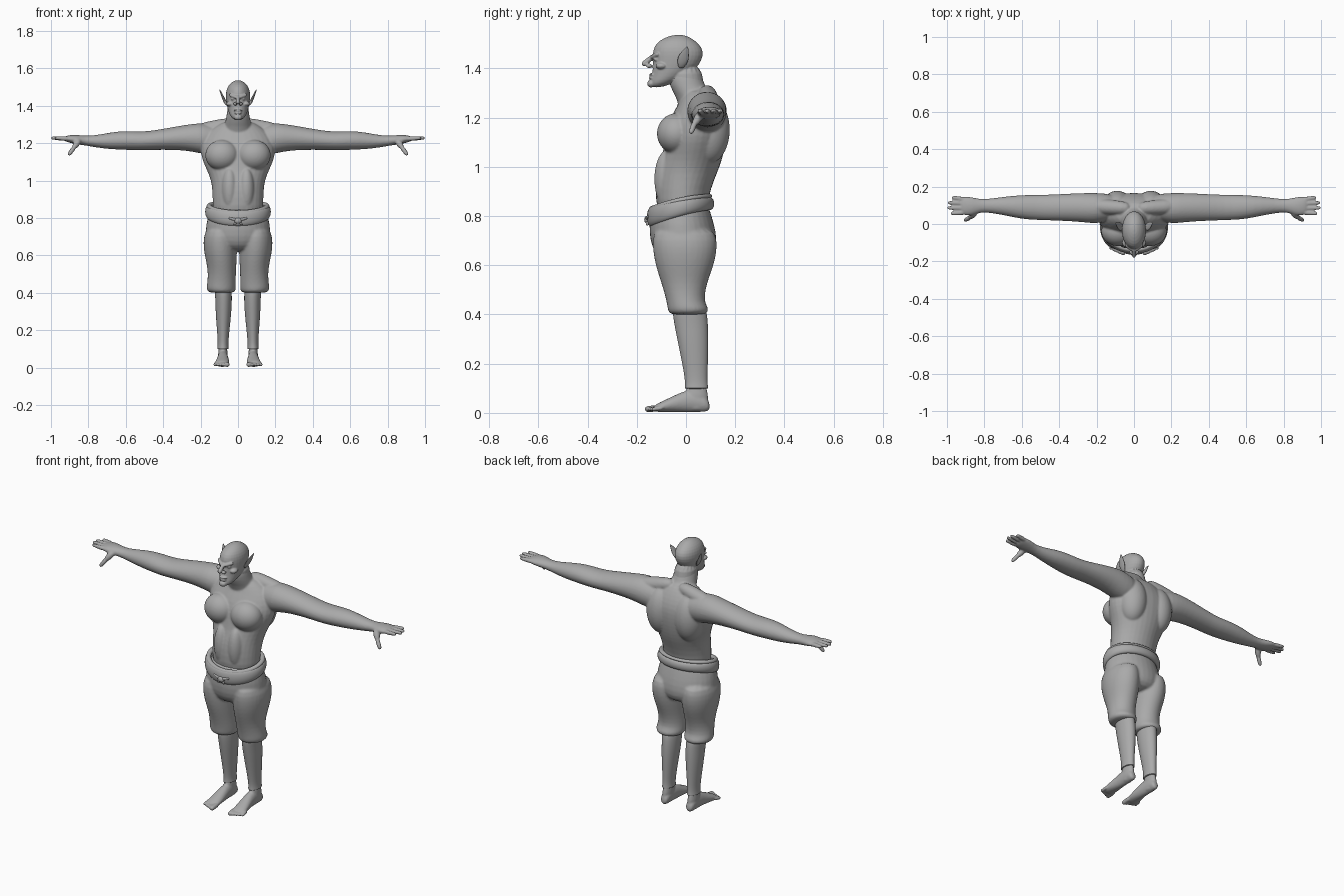
import bpy, bmesh, math
from mathutils import Vector as V, Matrix

grey = bpy.data.materials.new("stone_grey")
grey.diffuse_color = (0.4, 0.4, 0.4, 1)


def loft(bm, rings, n=16):
    """Closed skin through elliptical rings: (centre, half axis a, half axis b)."""
    loops = []
    for c, a, b in rings:
        loops.append([bm.verts.new(V(c) + V(a) * math.cos(t) + V(b) * math.sin(t))
                      for t in (2 * math.pi * i / n for i in range(n))])
    for p, q in zip(loops, loops[1:]):
        for i in range(n):
            bm.faces.new((p[i], p[(i + 1) % n], q[(i + 1) % n], q[i]))
    bm.faces.new(loops[0][::-1])
    bm.faces.new(loops[-1])


def loft_z(bm, rows, s=1):
    """Rows of z, x0, x1, y0, y1."""
    loft(bm, [((s * (x0 + x1) / 2, (y0 + y1) / 2, z), ((x1 - x0) / 2, 0, 0), (0, (y1 - y0) / 2, 0))
              for z, x0, x1, y0, y1 in rows])


def loft_x(bm, rows, s):
    """Rows of x, y0, y1, z0, z1."""
    loft(bm, [((s * x, (y0 + y1) / 2, (z0 + z1) / 2), (0, (y1 - y0) / 2, 0), (0, 0, (z1 - z0) / 2))
              for x, y0, y1, z0, z1 in rows])


def loft_y(bm, rows, s):
    """Rows of y, x0, x1, z0, z1."""
    loft(bm, [((s * (x0 + x1) / 2, y, (z0 + z1) / 2), ((x1 - x0) / 2, 0, 0), (0, 0, (z1 - z0) / 2))
              for y, x0, x1, z0, z1 in rows])


def limb(bm, p, q, r0, r1):
    """Round-ended finger, toe or muscle from p to q."""
    p, q = V(p), V(q)
    d = (q - p).normalized()
    a = d.orthogonal().normalized()
    b = d.cross(a)
    steps = [(p - d * r0 * .8, r0 * .5), (p, r0), ((p + q) / 2, (r0 + r1) / 2),
             (q - d * r1 * .7, r1), (q, r1 * .6)]
    loft(bm, [(c, a * r, b * r) for c, r in steps], 10)


def blob(bm, c, r):
    bmesh.ops.create_uvsphere(bm, u_segments=20, v_segments=12, radius=1,
                              matrix=Matrix.Translation(c) @ Matrix.Diagonal((*r, 1)))


def finish(bm, name, voxel=0, smooth=4, sub=2):
    bmesh.ops.recalc_face_normals(bm, faces=bm.faces)
    for f in bm.faces:
        f.smooth = True
    me = bpy.data.meshes.new(name)
    bm.to_mesh(me)
    bm.free()
    me.materials.append(grey)
    ob = bpy.data.objects.new(name, me)
    bpy.context.collection.objects.link(ob)
    if sub:
        ob.modifiers.new("round", "SUBSURF").levels = sub
        ob.modifiers["round"].render_levels = sub
    if voxel:
        m = ob.modifiers.new("blend", "REMESH")
        m.mode, m.voxel_size, m.use_smooth_shade = "VOXEL", voxel, True
        m = ob.modifiers.new("relax", "SMOOTH")
        m.factor, m.iterations = .5, smooth
    return ob


# bare upper body: torso, neck and arms blended into one skin
bm = bmesh.new()
loft_z(bm, [(z, -w, w, f, b) for z, w, f, b in [
    (.77, .135, -.11, .085), (.87, .138, -.127, .09), (.95, .14, -.125, .118), (1.0, .147, -.115, .14),
    (1.05, .167, -.098, .155), (1.1, .192, -.09, .165), (1.15, .205, -.08, .17), (1.2, .2, -.066, .168),
    (1.25, .175, -.035, .15), (1.29, .12, -.02, .125), (1.32, .07, 0, .1)]])
loft_z(bm, [(z, -w, w, f, b) for z, w, f, b in [
    (1.22, .1, -.03, .15), (1.27, .08, -.035, .13), (1.31, .07, -.058, .092),
    (1.35, .062, -.075, .068), (1.4, .055, -.07, .06)]])
for s in (1, -1):
    blob(bm, (s * .085, -.04, 1.135), (.092, .08, .083))            # chest
    blob(bm, (s * .09, .09, 1.15), (.085, .09, .14))                # back
    blob(bm, (s * .045, -.075, .95), (.045, .055, .12))             # belly
    limb(bm, (s * .05, .085, 1.3), (s * .22, .095, 1.26), .04, .045)  # shoulder slope
    loft_x(bm, [(.08, .03, .15, 1.14, 1.28), (.15, .01, .165, 1.135, 1.3), (.21, .0, .168, 1.145, 1.31),
                (.27, .008, .167, 1.158, 1.3), (.35, .014, .164, 1.163, 1.287), (.45, .018, .158, 1.163, 1.268),
                (.52, .02, .158, 1.16, 1.262), (.6, .025, .156, 1.163, 1.267), (.68, .043, .149, 1.166, 1.259),
                (.76, .058, .137, 1.176, 1.242), (.82, .064, .132, 1.188, 1.239), (.865, .042, .145, 1.193, 1.246),
                (.905, .045, .148, 1.203, 1.243), (.93, .055, .14, 1.21, 1.236)], s)
    for y0, y1, tip in ((.06, .056, .982), (.085, .086, 1.0), (.11, .114, .997), (.133, .142, .975)):
        limb(bm, (s * .91, y0, 1.223), (s * tip, y1, 1.228), .0135, .0105)   # fingers
    limb(bm, (s * .855, .055, 1.208), (s * .88, .033, 1.172), .02, .015)     # thumb
    limb(bm, (s * .88, .033, 1.172), (s * .907, .018, 1.134), .014, .011)
finish(bm, "upper_body", .0055, 4, 1)

# head with face
bm = bmesh.new()
loft_z(bm, [(z, -w, w, f, b) for z, w, f, b in [
    (1.322, .018, -.14, -.1), (1.34, .04, -.149, -.05), (1.365, .052, -.14, .0), (1.40, .061, -.137, .045),
    (1.435, .066, -.136, .068), (1.47, .067, -.138, .074), (1.5, .058, -.125, .055),
    (1.522, .04, -.095, .025), (1.537, .014, -.05, -.01)]])
loft_z(bm, [(1.30, -.06, .06, -.05, .09), (1.34, -.062, .062, -.075, .07), (1.42, -.058, .058, -.07, .065)])
limb(bm, (0, -.135, 1.448), (0, -.178, 1.412), .011, .012)     # nose
blob(bm, (0, -.139, 1.374), (.026, .012, .006))                # upper lip
blob(bm, (0, -.138, 1.361), (.022, .013, .006))                # lower lip
blob(bm, (0, -.142, 1.338), (.022, .016, .016))                # chin
for s in (1, -1):
    blob(bm, (s * .014, -.15, 1.41), (.011, .014, .009))       # nostril
    limb(bm, (s * .01, -.139, 1.445), (s * .047, -.112, 1.459), .009, .009)  # brow
    blob(bm, (s * .027, -.121, 1.436), (.012, .011, .007))     # eye
    blob(bm, (s * .042, -.1, 1.41), (.022, .024, .014))        # cheek
finish(bm, "head", .0035, 3, 1)

# pointed ears
bm = bmesh.new()
for s in (1, -1):
    loft(bm, [((s * x, y, z), (s * t, -t * .4, 0), (0, r, -r * .25)) for x, y, z, t, r in [
        (.058, -.022, 1.4, .006, .008), (.066, -.018, 1.415, .01, .017), (.077, -.012, 1.437, .008, .024),
        (.087, -.005, 1.46, .006, .018), (.1, .006, 1.49, .002, .003)]], 10)
finish(bm, "ears")

# baggy breeches
bm = bmesh.new()
loft_z(bm, [(z, -w, w, f, b) for z, w, f, b in [
    (.86, .14, -.12, .09), (.82, .16, -.145, .1), (.77, .174, -.153, .117), (.7, .18, -.15, .131),
    (.65, .155, -.13, .12), (.62, .1, -.09, .08)]])
for s in (1, -1):
    loft_z(bm, [(.76, .02, .165, -.13, .115), (.7, .005, .186, -.14, .13), (.65, .002, .187, -.136, .127),
                (.6, .004, .18, -.126, .115), (.55, .007, .168, -.11, .096), (.5, .01, .162, -.093, .08),
                (.45, .01, .166, -.08, .076), (.425, .009, .171, -.077, .094), (.41, .012, .166, -.073, .092),
                (.398, .022, .15, -.062, .075)], s)
finish(bm, "breeches", .007, 3, 1)

# shin wraps and bare feet
for s, side in ((1, "left"), (-1, "right")):
    bm = bmesh.new()
    loft_z(bm, [(.45, .035, .13, -.06, .08), (.38, .031, .122, -.053, .09), (.3, .034, .121, -.037, .093),
                (.2, .045, .113, -.016, .09), (.13, .052, .108, -.004, .087), (.103, .05, .111, -.006, .091),
                (.1, .05, .111, -.006, .091), (.097, .055, .105, .0, .085)], s)
    finish(bm, side + "_shin_wrap")
    bm = bmesh.new()
    loft_z(bm, [(.13, .058, .102, .01, .08), (.07, .055, .108, -.01, .092), (.03, .056, .106, -.01, .092),
                (.006, .06, .102, 0, .085)], s)
    loft_y(bm, [(.097, .065, .097, .01, .04), (.08, .056, .107, .003, .075), (.03, .054, .108, .003, .1),
                (-.02, .05, .111, .003, .085), (-.07, .046, .12, .003, .06), (-.11, .046, .126, .003, .042),
                (-.13, .055, .118, .005, .03)], s)
    for i, r in enumerate((.014, .0105, .01, .0095, .009)):     # toes
        limb(bm, (s * (.058 + .0155 * i), -.11 + .003 * i, .02),
             (s * (.058 + .0165 * i), -.168 + .007 * i, .014), r, r)
    finish(bm, side + "_foot", .0045, 3, 1)


def band(name, rx, ry, half, thick, lift):
    """Padded hoop round the hips, sagging at the front."""
    bm = bmesh.new()
    loops = []
    for i in range(48):
        t = 2 * math.pi * i / 48
        u = V((math.cos(t), math.sin(t), 0))
        z = .836 + .027 * u.y - .01 * u.y ** 2 + lift
        h = half * (1 - .22 * u.y)
        c = V((rx * u.x, ry * u.y - .022, z))
        loops.append([bm.verts.new(c + u * thick * math.cos(k * math.pi / 5) + V((0, 0, h * math.sin(k * math.pi / 5))))
                      for k in range(10)])
    for i in range(48):
        p, q = loops[i], loops[(i + 1) % 48]
        for k in range(10):
            bm.faces.new((p[k], q[k], q[(k + 1) % 10], p[(k + 1) % 10]))
    finish(bm, name, sub=1)


band("belt", .16, .121, .035, .017, -.003)
band("belt_top_roll", .155, .116, .012, .014, .028)

# knotted clasp on the belt front
bm = bmesh.new()
blob(bm, (0, -.158, .785), (.02, .012, .016))
for s in (1, -1):
    limb(bm, (s * .012, -.157, .79), (s * .05, -.152, .8), .009, .006)
    limb(bm, (s * .008, -.158, .78), (s * .022, -.157, .762), .007, .005)
finish(bm, "belt_knot", sub=1)
